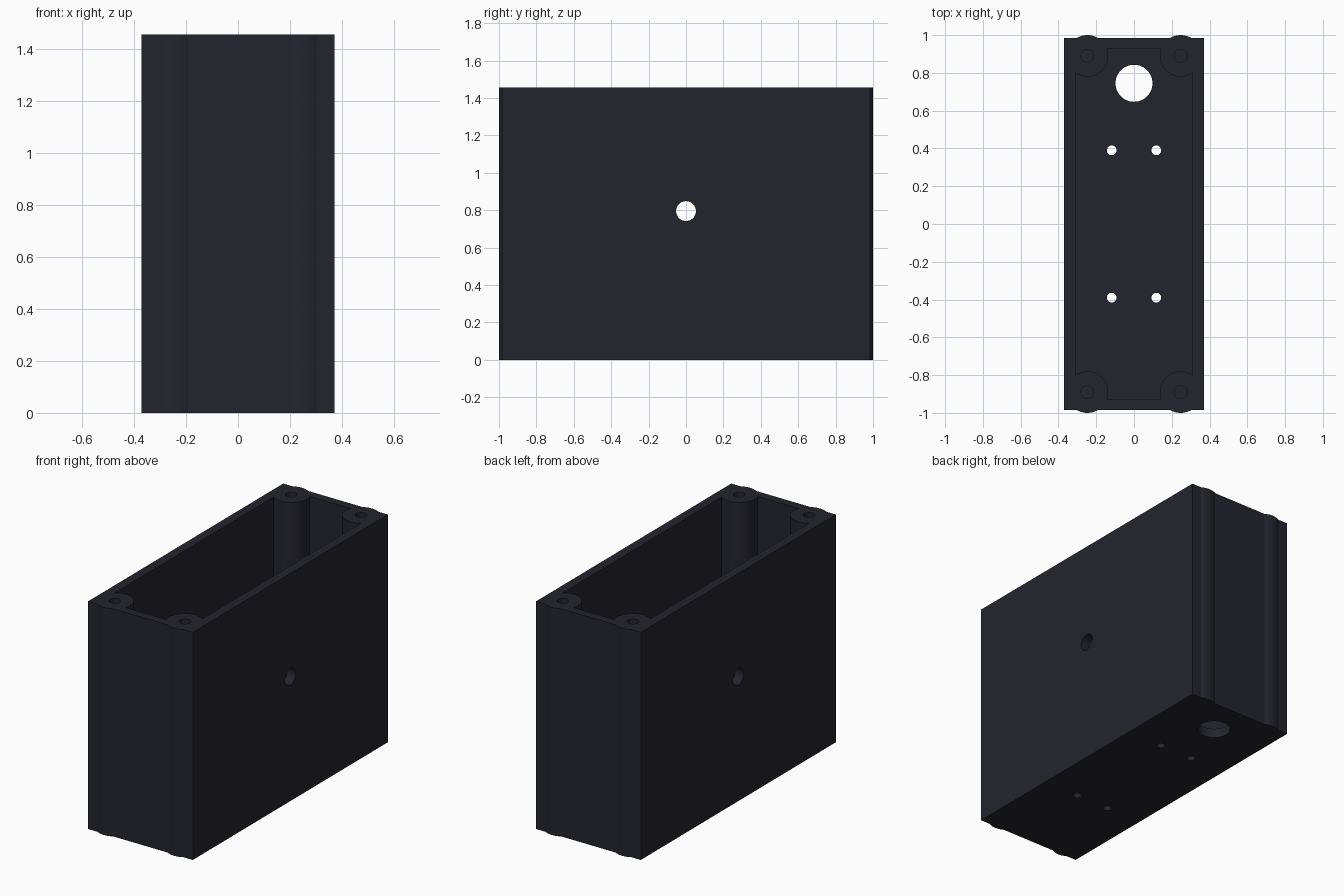
import bpy
from mathutils import Matrix

if "Cube" in bpy.data.objects:
    bpy.data.objects.remove(bpy.data.objects["Cube"])

H = 1.455           # overall height
WALL = 0.06         # wall and floor thickness

mat = bpy.data.materials.new("dark navy plastic")
mat.diffuse_color = (0.0176, 0.0176, 0.0278, 1)
mat.use_nodes = True
mat.node_tree.nodes["Principled BSDF"].inputs["Base Color"].default_value = mat.diffuse_color


def box(name, hx, hy, z0, z1):
    bpy.ops.mesh.primitive_cube_add(size=1, location=(0, 0, (z0 + z1) / 2))
    ob = bpy.context.object
    ob.name = name
    ob.data.transform(Matrix.Diagonal((2 * hx, 2 * hy, z1 - z0, 1)))
    return ob


def cylinder(name, r, depth, loc, rot=(0, 0, 0), sides=48):
    bpy.ops.mesh.primitive_cylinder_add(vertices=sides, radius=r, depth=depth,
                                        location=loc, rotation=rot)
    ob = bpy.context.object
    ob.name = name
    return ob


def boolean(target, tool, operation):
    mod = target.modifiers.new(operation.lower(), 'BOOLEAN')
    mod.operation = operation
    mod.solver = 'EXACT'
    mod.object = tool
    bpy.context.view_layer.objects.active = target
    bpy.ops.object.modifier_apply(modifier=mod.name)
    bpy.data.objects.remove(tool)


# Open-topped housing
case = box("enclosure", 0.37, 0.985, 0, H)
boolean(case, box("cavity", 0.31, 0.93, WALL, H + 0.2), 'DIFFERENCE')

# Corner screw posts, bulging slightly through the end walls
corners = [(sx * 0.247, sy * 0.89) for sx in (-1, 1) for sy in (-1, 1)]
for x, y in corners:
    boolean(case, cylinder("post", 0.11, H, (x, y, H / 2), sides=64), 'UNION')

# Blind screw holes in the posts
for x, y in corners:
    boolean(case, cylinder("screw_hole", 0.034, 0.6, (x, y, H), sides=32), 'DIFFERENCE')

# Cable opening and mounting holes in the floor
boolean(case, cylinder("cable_hole", 0.098, 0.3, (0, 0.745, 0)), 'DIFFERENCE')
for x in (-0.118, 0.118):
    for y in (-0.39, 0.39):
        boolean(case, cylinder("mount_hole", 0.026, 0.3, (x, y, 0), sides=32), 'DIFFERENCE')

# Round hole through both side walls
boolean(case, cylinder("side_hole", 0.053, 1.2, (0, 0, 0.795), (0, 1.5707963, 0)), 'DIFFERENCE')

case.data.materials.clear()
case.data.materials.append(mat)
for p in case.data.polygons:
    p.material_index = 0
bpy.ops.object.select_all(action='DESELECT')
case.select_set(True)
bpy.context.view_layer.objects.active = case
bpy.ops.object.shade_smooth_by_angle(angle=0.5)
